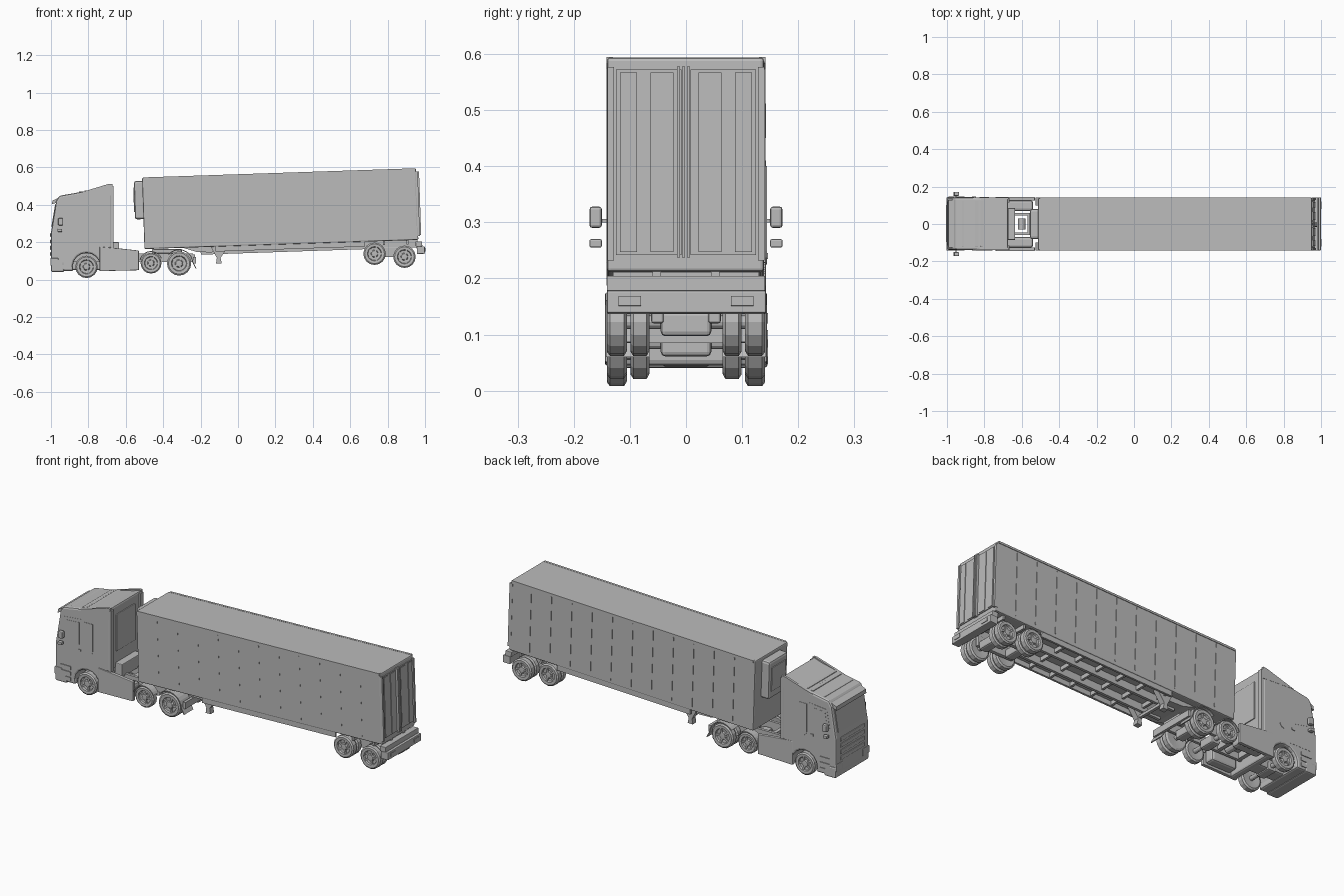
import bpy, bmesh, math
from mathutils import Matrix, Vector

if "Cube" in bpy.data.objects:
    bpy.data.objects.remove(bpy.data.objects["Cube"])

grey = bpy.data.materials.new("plain_grey")
grey.use_nodes = True
GREY = (0.5, 0.5, 0.5, 1)
grey.diffuse_color = GREY
grey.node_tree.nodes["Principled BSDF"].inputs["Base Color"].default_value = GREY

# The trailer is built level from its front lower edge, then pitched up
TILT = Matrix.Translation((-0.5, 0, 0.163)) @ Matrix.Rotation(-0.0335, 4, 'Y')
SIDES = (("near", -1), ("far", 1))


def finish(name, bm, bevel=0, matrix=None):
    bmesh.ops.recalc_face_normals(bm, faces=bm.faces)
    mesh = bpy.data.meshes.new(name)
    if matrix:
        bm.transform(matrix)
    bm.to_mesh(mesh)
    bm.free()
    mesh.materials.append(grey)
    ob = bpy.data.objects.new(name, mesh)
    bpy.context.scene.collection.objects.link(ob)
    if bevel:
        mod = ob.modifiers.new("bevel", 'BEVEL')
        mod.width, mod.segments, mod.limit_method = bevel, 2, 'ANGLE'
    return ob


def box(name, x, y, z, bevel=0, matrix=None):
    bm = bmesh.new()
    bmesh.ops.create_cube(bm, size=1)
    for v in bm.verts:
        v.co = Vector(r[0] if c < 0 else r[1] for r, c in zip((x, y, z), v.co))
    return finish(name, bm, bevel, matrix)


def pair(name, x, y, z, bevel=0, matrix=None):
    for label, s in SIDES:
        box(f"{name}_{label}", x, sorted((s * y[0], s * y[1])), z, bevel, matrix)


def prism(name, pts, y, bevel=0, matrix=None):
    bm = bmesh.new()
    face = bm.faces.new([bm.verts.new((px, y[0], pz)) for px, pz in pts])
    out = bmesh.ops.extrude_face_region(bm, geom=[face])["geom"]
    bmesh.ops.translate(bm, vec=(0, y[1] - y[0], 0),
                        verts=[g for g in out if isinstance(g, bmesh.types.BMVert)])
    return finish(name, bm, bevel, matrix)


def arc(cx, cz, r, a0, a1, n=10):
    return [(cx + r * math.cos(math.radians(a0 + (a1 - a0) * i / n)),
             cz + r * math.sin(math.radians(a0 + (a1 - a0) * i / n))) for i in range(n + 1)]


def cylinder(name, x, y, z, r, sides=12):
    bm = bmesh.new()
    rot = Matrix.Rotation(math.pi / 2, 4, 'X')
    bmesh.ops.create_cone(bm, cap_ends=True, segments=sides, radius1=r, radius2=r,
                          depth=y[1] - y[0],
                          matrix=Matrix.Translation((x, sum(y) / 2, z)) @ rot)
    return finish(name, bm)


def tyre(name, x, z, r, outer, inner, s):
    # Lathed tyre and dished rim, outer face towards the side s
    w = outer - inner
    profile = [(0.25, 0.1), (0.85, 0), (1, 0.15), (1, 0.85), (0.88, 1),
               (0.64, 0.97), (0.58, 0.75), (0.34, 0.7), (0.26, 0.92), (0.12, 0.94)]
    n, bm, rings = 16, bmesh.new(), []
    for pr, pw in profile:
        rings.append([bm.verts.new((x + r * pr * math.cos(math.tau * i / n),
                                    s * (inner + w * pw),
                                    z + r * pr * math.sin(math.tau * i / n))) for i in range(n)])
    for a, b in zip(rings, rings[1:]):
        for i in range(n):
            j = (i + 1) % n
            bm.faces.new((a[i], a[j], b[j], b[i]))
    bm.faces.new(rings[0])
    bm.faces.new(rings[-1])
    # Raised spokes between hub and rim
    for k in range(5):
        turn = Matrix.Translation((x, s * (inner + w * 0.8), z)) @ Matrix.Rotation(math.tau * k / 5, 4, 'Y')
        bmesh.ops.create_cube(bm, size=1, matrix=turn @ Matrix.Translation((r * 0.42, 0, 0))
                              @ Matrix.Diagonal((r * 0.4, w * 0.2, r * 0.16, 1)))
    finish(name, bm)


def axle(name, x, z, r, twin):
    for label, s in SIDES:
        tyre(f"{name}_wheel_{label}", x, z, r, 0.141, 0.105, s)
        if twin:
            tyre(f"{name}_inner_wheel_{label}", x, z, r, 0.099, 0.065, s)
    cylinder(f"{name}_axle", x, (-0.11, 0.11), z, 0.012)
    box(f"{name}_differential", (x - 0.025, x + 0.025), (-0.045, 0.045), (z - 0.025, z + 0.02), 0.008)


axle("steering", -0.81, 0.068, 0.06, False)
axle("middle", -0.465, 0.088, 0.056, False)
axle("drive", -0.315, 0.086, 0.065, True)
axle("trailer_front", 0.73, 0.138, 0.06, True)
axle("trailer_rear", 0.89, 0.122, 0.06, True)

# Cab shell with wheel arches
cab = [(-0.99, 0.045), (-1, 0.07), (-1, 0.25), (-0.993, 0.29), (-0.972, 0.42), (-0.955, 0.448),
       (-0.84, 0.468), (-0.72, 0.495), (-0.675, 0.51), (-0.675, 0.17), (-0.70, 0.16), (-0.70, 0.045)]
cab += arc(-0.81, 0.068, 0.074, -18, 198)
prism("cab", cab, (-0.138, 0.142), 0.01)

# Cab front: bumper, grille, windscreen trim and visor
box("bumper", (-0.999, -0.93), (-0.142, 0.146), (0.04, 0.1), 0.008)
for i in range(4):
    z = 0.125 + i * 0.034
    box(f"grille_bar_{i}", (-1.004, -0.98), (-0.1, 0.104), (z, z + 0.022), 0.003)
pair("headlight", (-1.003, -0.96), (0.085, 0.142), (0.075, 0.115), 0.004)
prism("sun_visor", [(-0.995, 0.402), (-0.992, 0.422), (-0.96, 0.437), (-0.96, 0.415)], (-0.125, 0.129))
prism("windscreen", [(-0.998, 0.28), (-0.978, 0.40), (-0.97, 0.40), (-0.99, 0.28)], (-0.115, 0.119))
for i, x in enumerate((-0.92, -0.85, -0.82)):
    box(f"roof_ridge_{i}", (x, x + 0.02), (-0.12, 0.124), (0.45, 0.46 + 0.2 * (x + 0.9)), 0.002)

# Roof deflector fins
for label, s in SIDES:
    prism(f"roof_fin_{label}", [(-0.86, 0.46), (-0.69, 0.512), (-0.672, 0.512), (-0.672, 0.45)],
          sorted((s * 0.128 + 0.002, s * 0.141 + 0.002)))

# Doors, side windows, handles, steps and mirrors
for label, s in SIDES:
    def plate(name, pts, depth=0.003):
        prism(f"{name}_{label}", pts, sorted((s * 0.137 + 0.002, s * (0.14 + depth) + 0.002)))
    plate("door", [(-0.965, 0.16), (-0.965, 0.29), (-0.945, 0.40), (-0.84, 0.41), (-0.84, 0.16)], 0.001)
    plate("side_window", [(-0.95, 0.29), (-0.935, 0.385), (-0.855, 0.39), (-0.855, 0.27)], 0.002)
    plate("fairing_trim", [(-0.825, 0.4), (-0.825, 0.25)] + arc(-0.8, 0.25, 0.025, 180, 360, 6) +
          [(-0.775, 0.4)], 0.002)
    plate("door_handle", [(-0.865, 0.235), (-0.865, 0.245), (-0.845, 0.245), (-0.845, 0.235)], 0.004)
    for i, z in enumerate((0.06, 0.09, 0.12)):
        plate(f"step_{i}", [(-0.965, z), (-0.965, z + 0.018), (-0.905, z + 0.018), (-0.905, z)], 0.004)
pair("mirror", (-0.962, -0.935), (0.15, 0.172), (0.29, 0.328), 0.005)
pair("lower_mirror", (-0.965, -0.94), (0.15, 0.172), (0.255, 0.27), 0.003)
pair("mirror_arm", (-0.955, -0.948), (0.135, 0.152), (0.3, 0.306))

# Cab rear wall equipment
pair("rear_wall_post", (-0.68, -0.665), (0.115, 0.14), (0.17, 0.5))
box("rear_wall_panel", (-0.68, -0.67), (-0.08, 0.08), (0.26, 0.46), 0.003)
box("rear_air_box", (-0.68, -0.635), (-0.085, 0.085), (0.13, 0.2), 0.004)

# Tractor chassis, side skirts and coupling
pair("tractor_rail", (-0.95, -0.24), (0.045, 0.06), (0.095, 0.14))
for i, x in enumerate((-0.9, -0.7, -0.57, -0.4, -0.25)):
    box(f"tractor_crossmember_{i}", (x, x + 0.02), (-0.06, 0.06), (0.1, 0.135))
cylinder("propeller_joint", -0.6, (-0.03, 0.03), 0.11, 0.02)
box("engine_sump", (-0.93, -0.7), (-0.04, 0.04), (0.05, 0.17), 0.01)
box("coupling_plate", (-0.46, -0.3), (-0.06, 0.06), (0.14, 0.163), 0.004)
box("tail_crossbar", (-0.24, -0.225), (-0.13, 0.13), (0.085, 0.12))
for label, s in SIDES:
    skirt = [(-0.74, 0.045), (-0.74, 0.175), (-0.62, 0.165), (-0.53, 0.155), (-0.53, 0.05)]
    prism(f"side_skirt_{label}", skirt, sorted((s * 0.125, s * 0.144)), 0.003)
    box(f"fuel_tank_{label}", (-0.69, -0.54), sorted((s * 0.07, s * 0.126)), (0.055, 0.13), 0.012)
    prism(f"middle_fender_{label}", arc(-0.465, 0.088, 0.064, 165, 25) + arc(-0.465, 0.088, 0.059, 25, 165),
          sorted((s * 0.1, s * 0.143)))
    prism(f"drive_fender_{label}", arc(-0.315, 0.086, 0.076, 140, 5) + [(-0.222, 0.06), (-0.228, 0.06)] +
          arc(-0.315, 0.086, 0.071, 5, 140), sorted((s * 0.065, s * 0.143)))

# Trailer body, cooling unit and side seams
box("trailer_body", (0, 1.465), (-0.141, 0.139), (0, 0.382), 0.006, TILT)
box("cooling_unit", (-0.045, 0.01), (-0.08, 0.08), (0.16, 0.365), 0.012, TILT)
box("cooling_grille", (-0.049, -0.04), (-0.06, 0.06), (0.2, 0.33), 0.002, TILT)
for i in range(1, 12):
    x = i * 0.122
    pair(f"wall_seam_{i}", (x, x + 0.004), (0.135, 0.1415), (0.02, 0.365), 0, TILT)
pair("roof_edge", (0.01, 1.46), (0.13, 0.142), (0.372, 0.383), 0, TILT)

# Rear doors, lock rods and bumper
pair("rear_door", (1.46, 1.469), (0.008, 0.125), (0.03, 0.36), 0, TILT)
for i, y in enumerate((0.03, 0.085)):
    pair(f"door_panel_{i}", (1.465, 1.472), (y - 0.008 + i * 0.01, y + 0.033), (0.035, 0.355), 0, TILT)
for i, y in enumerate((-0.016, -0.007, 0.002)):
    box(f"lock_rod_{i}", (1.465, 1.481), (y, y + 0.005), (0.025, 0.365), 0, TILT)
pair("corner_post", (1.455, 1.474), (0.128, 0.14), (0.02, 0.365), 0, TILT)
box("rear_sill", (1.45, 1.485), (-0.141, 0.141), (-0.035, -0.008), 0.002, TILT)
box("rear_bumper", (1.455, 1.498), (-0.141, 0.143), (-0.075, -0.035), 0.003, TILT)
pair("tail_lamp", (1.49, 1.501), (0.08, 0.12), (-0.062, -0.045), 0, TILT)

# Trailer underframe
pair("trailer_rail", (0.3, 1.46), (0.045, 0.06), (-0.04, 0.002), 0, TILT)
pair("under_rail", (0.38, 1.18), (0.125, 0.136), (-0.026, 0.002), 0, TILT)
for i in range(9):
    x = 0.4 + i * 0.125
    box(f"trailer_crossmember_{i}", (x, x + 0.012), (-0.13, 0.13), (-0.022, 0.002), 0, TILT)
prism("coupler_ramp", [(0.2, 0.002), (0.28, -0.025), (0.36, -0.03), (0.4, 0.002)], (-0.1, 0.1), 0, TILT)
pair("suspension_beam", (0.7, 0.92), (0.04, 0.062), (0.12, 0.175), 0.004)
for label, s in SIDES:
    prism(f"landing_leg_{label}", [(0.355, 0), (0.385, -0.06), (0.38, -0.09), (0.41, -0.09), (0.405, -0.06),
          (0.45, 0)], sorted((s * 0.08, s * 0.11)), 0, TILT)
box("landing_crossbar", (0.385, 0.4), (-0.1, 0.1), (-0.055, -0.04), 0, TILT)
